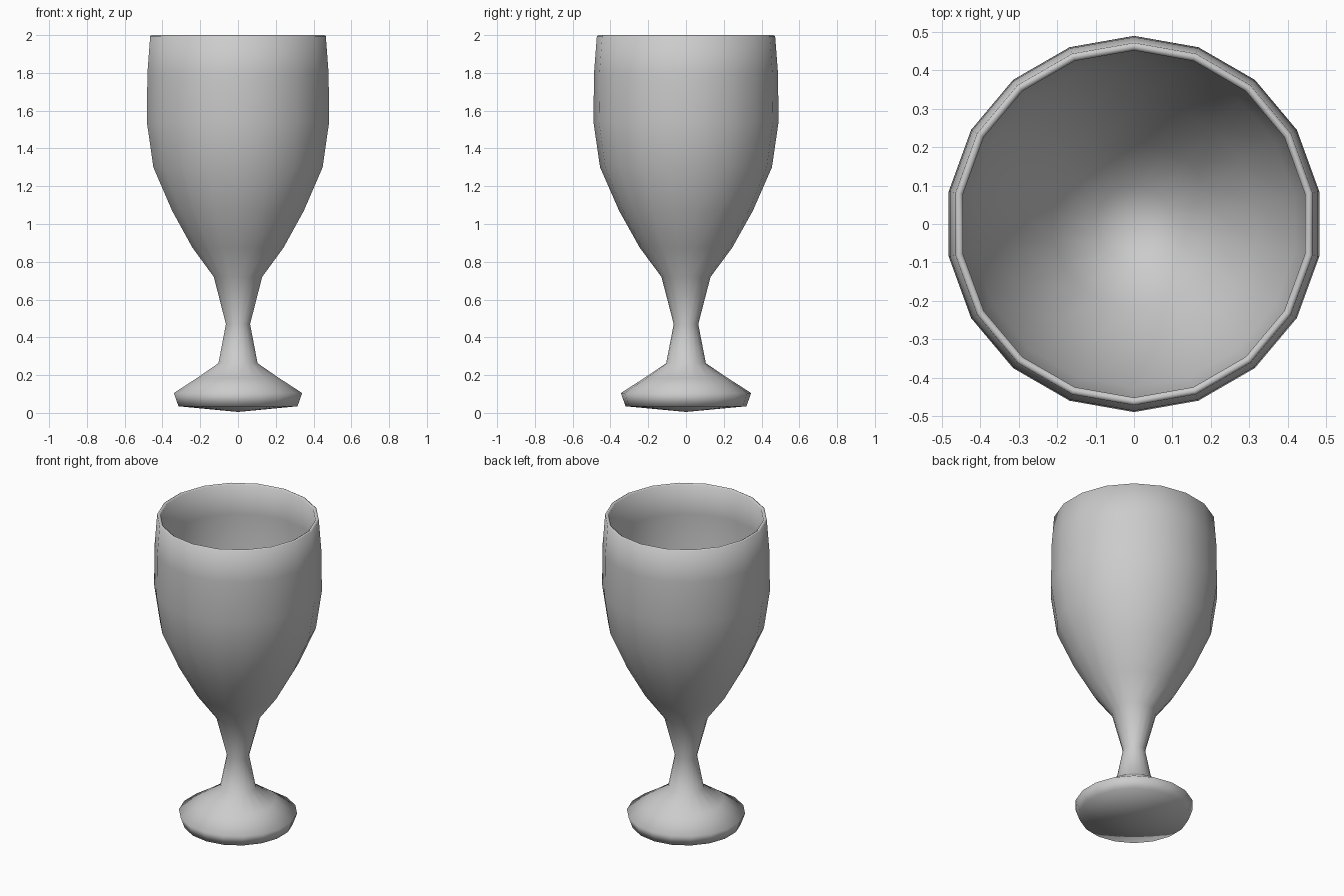
import bpy, bmesh, math

if "Cube" in bpy.data.objects:
    bpy.data.objects.remove(bpy.data.objects["Cube"])

SIDES = 18

# Closed lathe profile (radius, height): foot, stem, outer bowl, rim, inner bowl
profile = [
    (0, 0.005), (0.32, 0.035), (0.345, 0.105), (0.22, 0.185), (0.105, 0.263),
    (0.065, 0.47), (0.13, 0.72), (0.245, 0.875), (0.354, 1.07), (0.455, 1.30),
    (0.49, 1.54), (0.487, 1.80), (0.472, 1.995), (0.463, 2.0), (0.452, 1.993),
    (0.460, 1.80), (0.460, 1.54), (0.425, 1.31), (0.325, 1.09), (0.215, 0.90),
    (0.10, 0.78), (0, 0.75),
]

# Spin the profile around z, starting on the y axis
bm = bmesh.new()
verts = [bm.verts.new((0, r, z)) for r, z in profile]
edges = [bm.edges.new(pair) for pair in zip(verts, verts[1:])]
bmesh.ops.spin(bm, geom=verts + edges, cent=(0, 0, 0), axis=(0, 0, 1),
               angle=2 * math.pi, steps=SIDES, use_duplicate=False)
bmesh.ops.remove_doubles(bm, verts=bm.verts, dist=0.0005)
bmesh.ops.recalc_face_normals(bm, faces=bm.faces)
for f in bm.faces:
    f.smooth = True

mesh = bpy.data.meshes.new("goblet")
bm.to_mesh(mesh)
bm.free()
goblet = bpy.data.objects.new("goblet", mesh)
bpy.context.collection.objects.link(goblet)
